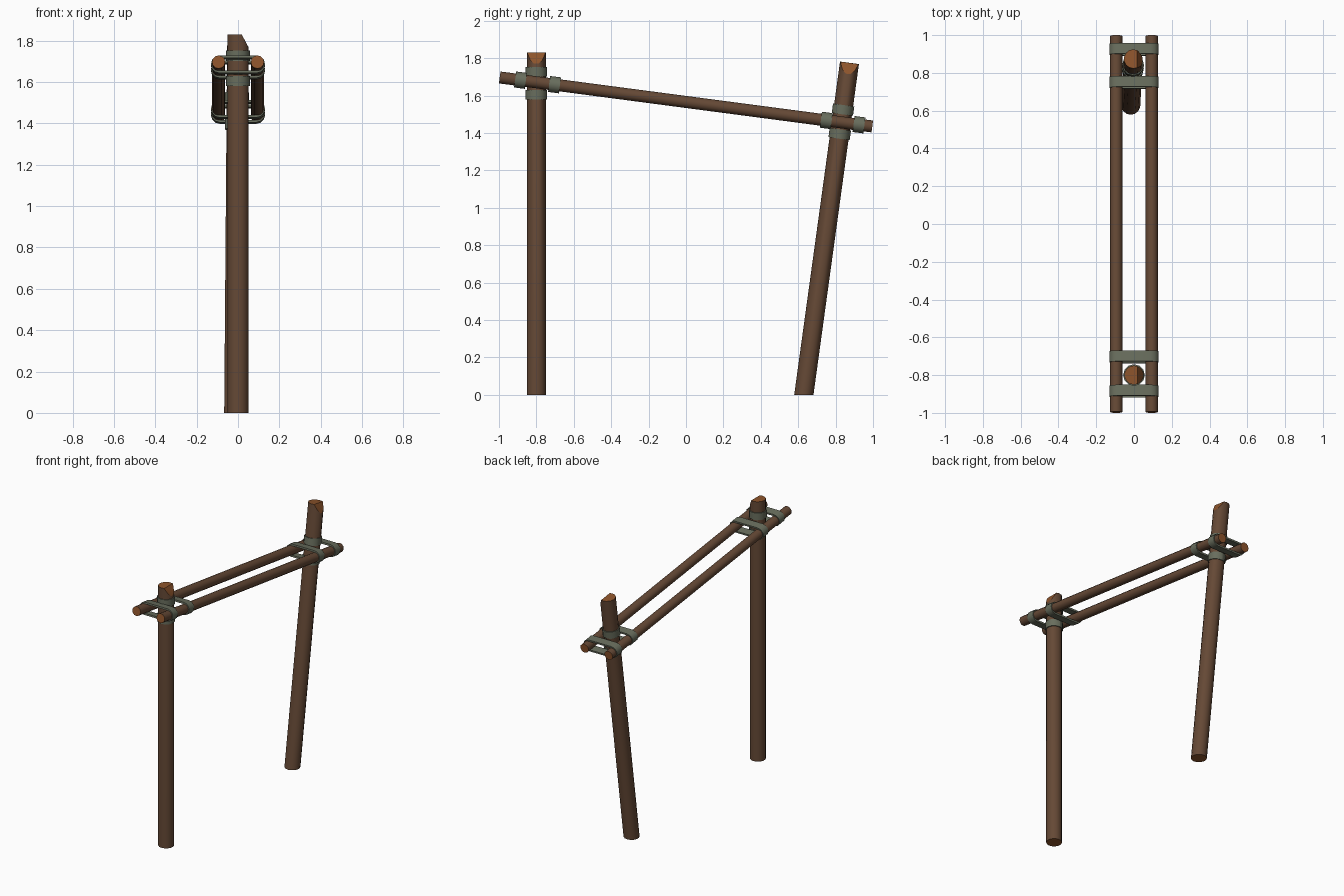
import bpy, bmesh, math
from mathutils import Vector, Matrix

if "Cube" in bpy.data.objects:
    bpy.data.objects.remove(bpy.data.objects["Cube"])


def mat(name, c):
    m = bpy.data.materials.new(name)
    m.diffuse_color = (*c, 1)
    m.use_nodes = True
    m.node_tree.nodes["Principled BSDF"].inputs["Base Color"].default_value = m.diffuse_color
    return m


BARK = mat("brown_bark", (0.13, 0.066, 0.036))
CUT = mat("fresh_cut_wood", (0.27, 0.09, 0.025))
STRAP = mat("grey_green_strap", (0.14, 0.155, 0.11))


def finish(bm, name, mats):
    me = bpy.data.meshes.new(name)
    bm.normal_update()
    bm.to_mesh(me)
    bm.free()
    for m in mats:
        me.materials.append(m)
    ob = bpy.data.objects.new(name, me)
    bpy.context.collection.objects.link(ob)
    bpy.context.view_layer.objects.active = ob
    ob.select_set(True)
    bpy.ops.object.shade_smooth_by_angle(angle=math.radians(35))
    ob.select_set(False)
    return ob


def frame(origin, direction):
    # local z along direction, local x kept close to world x
    z = direction.normalized()
    y = z.cross(Vector((1, 0, 0))).normalized()
    x = y.cross(z)
    return Matrix.Translation(origin) @ Matrix((x, y, z)).transposed().to_4x4()


def slice_off(bm, co, no):
    # remove everything beyond a plane and cap the cut
    geom = bm.verts[:] + bm.edges[:] + bm.faces[:]
    r = bmesh.ops.bisect_plane(bm, geom=geom, plane_co=co, plane_no=no, clear_outer=True)
    edges = [e for e in r["geom_cut"] if isinstance(e, bmesh.types.BMEdge)]
    return bmesh.ops.contextual_create(bm, geom=edges)["faces"]


def log(name, a, b, radius, sides, post=False):
    a, b = Vector(a), Vector(b)
    length = (b - a).length
    low = -0.05 if post else 0
    bm = bmesh.new()
    bmesh.ops.create_cone(bm, cap_ends=True, segments=sides, radius1=radius, radius2=radius,
                          depth=length - low, matrix=Matrix.Translation((0, 0, (length + low) / 2)))
    for f in bm.faces:
        f.material_index = 1 if len(f.verts) > 4 else 0
    if post:  # chopped corner at the top
        for f in slice_off(bm, (0.018, 0, length), (0.06, 0, 0.032)):
            f.material_index = 1
    bm.transform(frame(a, b - a))
    if post:  # flat foot on the ground
        for f in slice_off(bm, (0, 0, 0), (0, 0, -1)):
            f.material_index = 1
    bmesh.ops.recalc_face_normals(bm, faces=bm.faces)
    finish(bm, name, [BARK, CUT])


def strap(name, center, direction, half_x, half_y, width, thick=0.012, corner=6):
    # closed band with a rounded rectangular (or round) outline
    bm = bmesh.new()
    rings = []
    for off, h in ((0, -1), (0, 1), (-thick, 1), (-thick, -1)):
        r, shift = half_y + off, half_x - half_y
        pts = []
        for side in (1, -1):
            for i in range(corner + 1):
                t = -math.pi / 2 + math.pi * i / corner
                pts.append((side * (shift + r * math.cos(t)), side * r * math.sin(t)))
        rings.append([bm.verts.new((x, y, h * width / 2)) for x, y in pts])
    n = len(rings[0])
    for k in range(4):
        p, q = rings[k], rings[(k + 1) % 4]
        for i in range(n):
            j = (i + 1) % n
            bm.faces.new((p[i], p[j], q[j], q[i]))
    bmesh.ops.remove_doubles(bm, verts=bm.verts, dist=1e-5)
    bmesh.ops.recalc_face_normals(bm, faces=bm.faces)
    bm.transform(frame(Vector(center), Vector(direction)))
    finish(bm, name, [STRAP])


# Posts
F0, F1 = Vector((0, -0.8, 0)), Vector((0, -0.8, 1.83))
B0, B1 = Vector((-0.017, 0.63, 0)), Vector((-0.003, 0.874, 1.775))
log("front_post", F0, F1, 0.051, 14, True)
log("back_post", B0, B1, 0.051, 14, True)

# Twin sloping rails
R0, R1 = Vector((0, -0.996, 1.697)), Vector((0, 0.996, 1.435))
for side, label in ((-1, "left"), (1, "right")):
    dx = Vector((side * 0.094, 0, 0))
    log(label + "_rail", R0 + dx, R1 + dx, 0.032, 12)

# Straps around both rails, either side of each post
for y in (-0.885, -0.703, 0.75, 0.925):
    strap("rail_strap", R0.lerp(R1, (y + 0.996) / 1.992), R1 - R0, 0.131, 0.043, 0.058)

# Straps around each post, above and below the rails
for a, b, heights in ((F0, F1, (1.605, 1.728)), (B0, B1, (1.395, 1.525))):
    for z in heights:
        strap("post_strap", a.lerp(b, z / b.z), b - a, 0.0575, 0.0574, 0.05)
